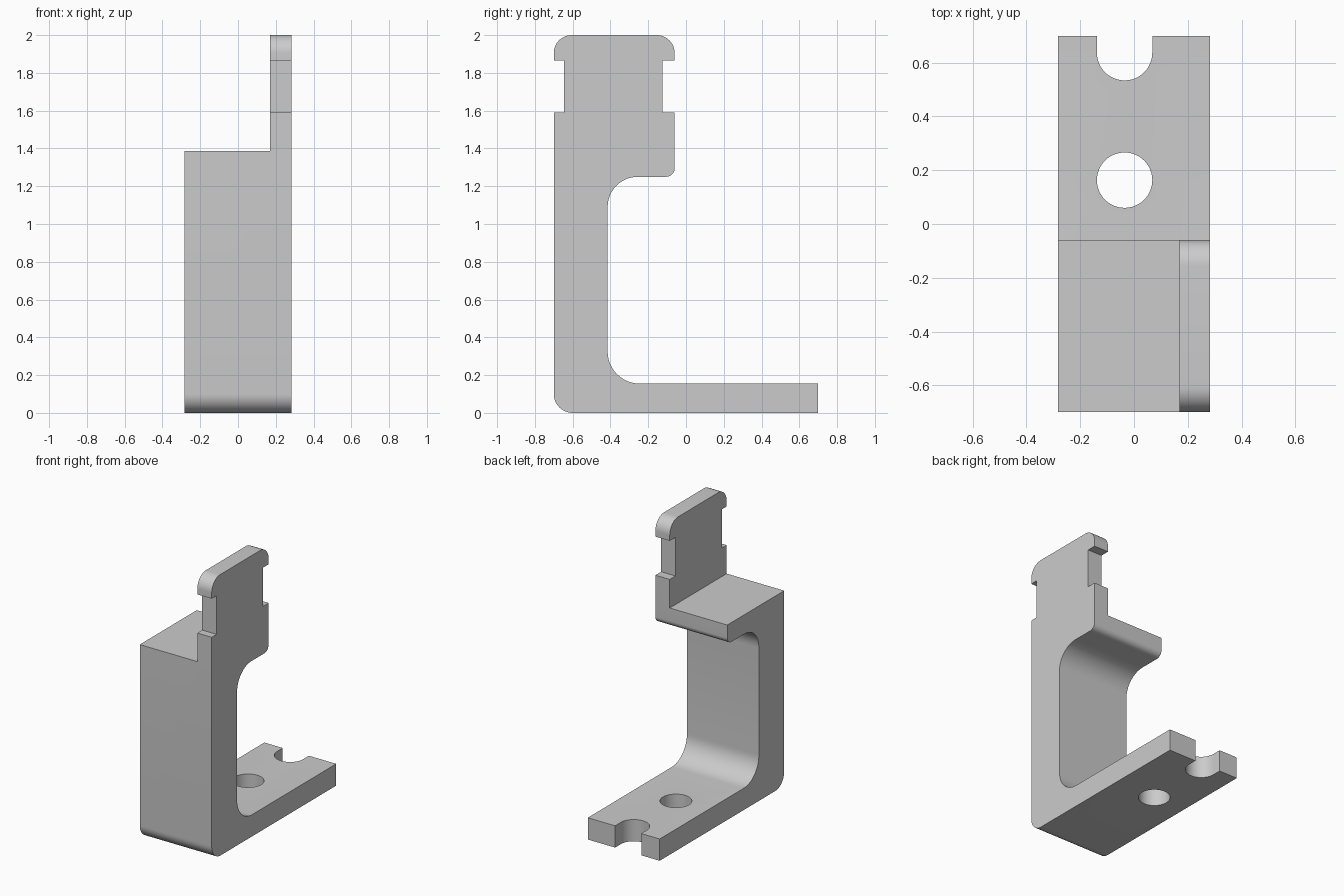
import bpy, bmesh, math
from mathutils import Vector

if "Cube" in bpy.data.objects:
    bpy.data.objects.remove(bpy.data.objects["Cube"])


def fillet(points, steps=12):
    """Turn (a, b, radius) corners into a rounded outline."""
    out, n = [], len(points)
    for i, (a, b, r) in enumerate(points):
        p = Vector((a, b))
        if r == 0:
            out.append(p)
            continue
        u = (Vector(points[i - 1][:2]) - p).normalized()
        v = (Vector(points[(i + 1) % n][:2]) - p).normalized()
        centre = p + (u + v) * r          # right-angled corners
        for k in range(steps + 1):
            t = k / steps * math.pi / 2
            out.append(centre - v * r * math.cos(t) - u * r * math.sin(t))
    return out


def prism(name, outline, to3d, lo, hi):
    """Extrude a 2D outline between two levels."""
    bm = bmesh.new()
    a = [bm.verts.new(to3d(p, lo)) for p in outline]
    b = [bm.verts.new(to3d(p, hi)) for p in outline]
    n = len(outline)
    bm.faces.new(a)
    bm.faces.new(b[::-1])
    for i in range(n):
        j = (i + 1) % n
        bm.faces.new((a[j], a[i], b[i], b[j]))
    bmesh.ops.recalc_face_normals(bm, faces=bm.faces)
    mesh = bpy.data.meshes.new(name)
    bm.to_mesh(mesh)
    bm.free()
    ob = bpy.data.objects.new(name, mesh)
    bpy.context.collection.objects.link(ob)
    return ob


def side(p, x):
    return (x, p.x, p.y)


def plan(p, z):
    return (p.x, p.y, z)


# Side outline (y, z, corner radius): foot, upright, arm and notched tab
outline = fillet([
    (-0.70, 0, 0.10), (0.70, 0, 0), (0.70, 0.155, 0), (-0.415, 0.155, 0.17),
    (-0.415, 1.25, 0.16), (-0.06, 1.25, 0.045), (-0.06, 1.59, 0),
    (-0.125, 1.59, 0), (-0.125, 1.865, 0), (-0.06, 1.865, 0),
    (-0.06, 2.0, 0.095), (-0.70, 2.0, 0.095), (-0.70, 1.865, 0),
    (-0.645, 1.865, 0), (-0.645, 1.59, 0), (-0.70, 1.59, 0)])
bracket = prism("bracket", outline, side, -0.283, 0.283)

# Cutter leaving only the thin tab above the arm
box = [Vector(p) for p in ((-0.5, -1), (0.17, -1), (0.17, 0.2), (-0.5, 0.2))]
cutters = [prism("tab_cutter", box, plan, 1.387, 2.3)]

# Round hole and open-ended slot in the foot
cx, r, seg = -0.035, 0.103, 48
hole = [Vector((cx + r * math.cos(2 * math.pi * i / seg),
                0.163 + r * math.sin(2 * math.pi * i / seg))) for i in range(seg)]
slot = [Vector((cx + r * math.cos(math.pi * (1 + i / 24)),
                0.637 + r * math.sin(math.pi * (1 + i / 24)))) for i in range(25)]
slot += [Vector((cx + r, 0.9)), Vector((cx - r, 0.9))]
cutters += [prism("hole_cutter", hole, plan, -0.2, 0.4),
            prism("slot_cutter", slot, plan, -0.2, 0.4)]

bpy.context.view_layer.objects.active = bracket
bracket.select_set(True)
for c in cutters:
    c.hide_render = True
    m = bracket.modifiers.new(c.name, 'BOOLEAN')
    m.operation = 'DIFFERENCE'
    m.solver = 'EXACT'
    m.object = c
    bpy.ops.object.modifier_apply(modifier=m.name)
for c in cutters:
    bpy.data.objects.remove(c)

# Single grey finish
grey = bpy.data.materials.new("grey_metal")
grey.diffuse_color = (0.6, 0.6, 0.6, 1)
grey.use_nodes = True
grey.node_tree.nodes["Principled BSDF"].inputs["Base Color"].default_value = grey.diffuse_color
bracket.data.materials.clear()
bracket.data.materials.append(grey)
bpy.ops.object.shade_smooth_by_angle(angle=math.radians(30))
